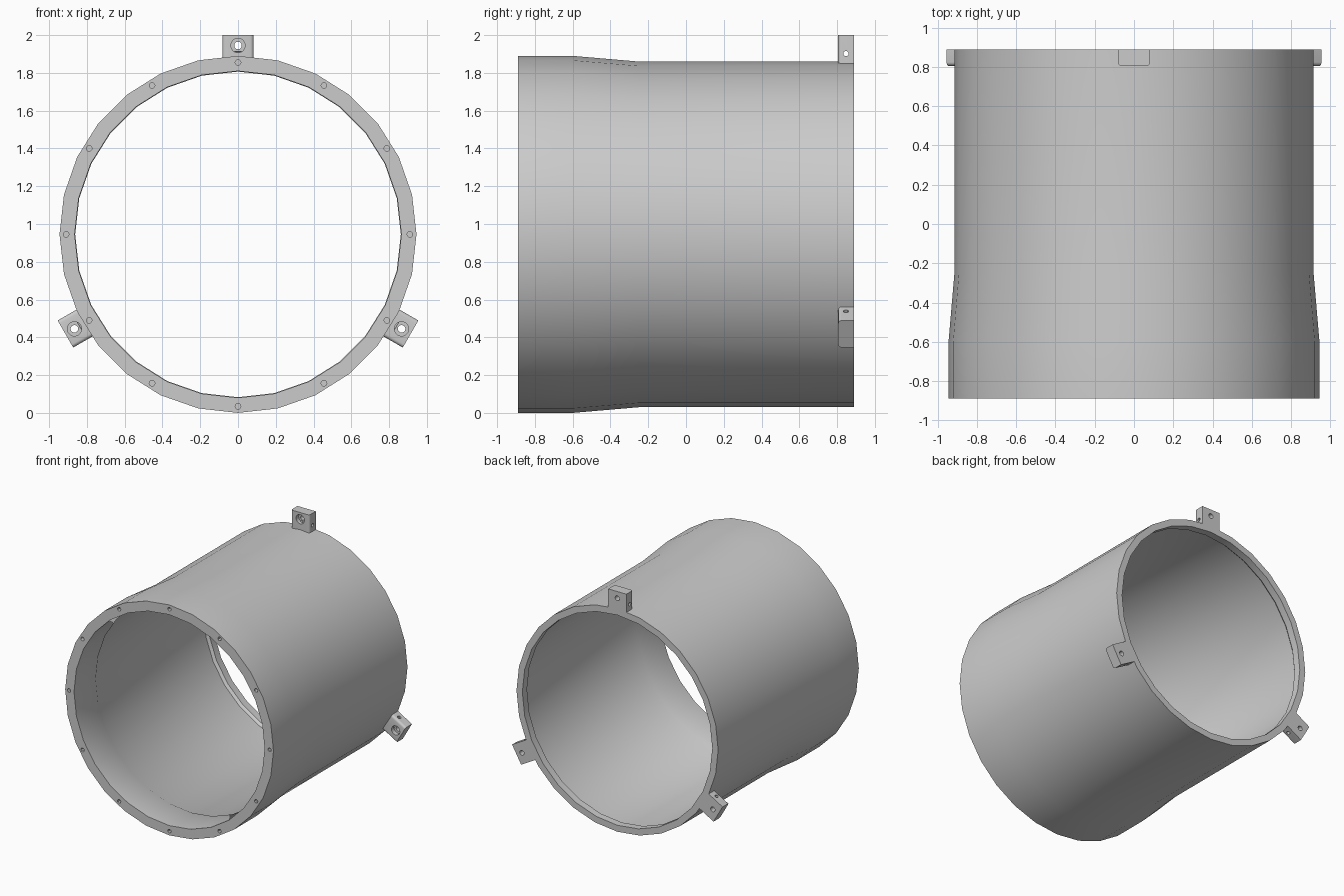
import bpy, bmesh, math
from mathutils import Matrix, Vector

if "Cube" in bpy.data.objects:
    bpy.data.objects.remove(bpy.data.objects["Cube"])

CZ = 0.945      # height of the tube axis
SIDES = 28
FRONT, REAR = -0.89, 0.89


def add_object(name, bm):
    bmesh.ops.recalc_face_normals(bm, faces=bm.faces[:])
    mesh = bpy.data.meshes.new(name)
    bm.to_mesh(mesh)
    bm.free()
    ob = bpy.data.objects.new(name, mesh)
    bpy.context.collection.objects.link(ob)
    return ob


def activate(ob):
    bpy.ops.object.select_all(action='DESELECT')
    ob.select_set(True)
    bpy.context.view_layer.objects.active = ob


def add_rod(bm, centre, radius, length, axis, segments=12):
    rot = Vector((0, 0, 1)).rotation_difference(Vector(axis)).to_matrix().to_4x4()
    bmesh.ops.create_cone(bm, cap_ends=True, segments=segments, radius1=radius,
                          radius2=radius, depth=length,
                          matrix=Matrix.Translation(centre) @ rot)


def cut(ob, rods):
    # each rod is cut separately, since some of them overlap
    for group in rods:
        bm = bmesh.new()
        for rod in group:
            add_rod(bm, *rod)
        cutter = add_object("cutter", bm)
        cutter.hide_render = True
        mod = ob.modifiers.new("cut", 'BOOLEAN')
        mod.operation = 'DIFFERENCE'
        mod.solver = 'EXACT'
        mod.object = cutter
        activate(ob)
        bpy.ops.object.modifier_apply(modifier=mod.name)
        bpy.data.objects.remove(cutter)


# tube: closed wall profile (y, radius) spun around the y axis
profile = [(FRONT, 0.945), (-0.6, 0.945), (-0.25, 0.915), (REAR, 0.915),
           (REAR, 0.862), (0.83, 0.862), (0.81, 0.88),
           (-0.58, 0.88), (-0.61, 0.865), (FRONT, 0.865)]
bm = bmesh.new()
rings = []
for i in range(SIDES):
    a = 2 * math.pi * i / SIDES
    rings.append([bm.verts.new((r * math.cos(a), y, CZ + r * math.sin(a)))
                  for y, r in profile])
n = len(profile)
for i in range(SIDES):
    p, q = rings[i], rings[(i + 1) % SIDES]
    for j in range(n):
        k = (j + 1) % n
        bm.faces.new((p[j], p[k], q[k], q[j]))
tube = add_object("tube", bm)

# twelve screw holes in the front rim
holes = []
for i in range(12):
    a = math.pi * i / 6
    holes.append(((0.91 * math.cos(a), FRONT, CZ + 0.91 * math.sin(a)),
                  0.015, 0.16, (0, 1, 0)))
cut(tube, [holes])

# mounting lug with rounded front corners, built around the tube axis
bm = bmesh.new()
bmesh.ops.create_cube(bm, size=1, matrix=Matrix.Translation((0, 0.848, 0.97))
                      @ Matrix.Diagonal((0.165, 0.084, 0.17, 1)))
corners = [e for e in bm.edges
           if all(v.co.y < 0.848 for v in e.verts)
           and abs(e.verts[0].co.z - e.verts[1].co.z) > 0.1]
bmesh.ops.bevel(bm, geom=corners, offset=0.018, segments=4, profile=0.5,
                affect='EDGES')
lug = add_object("lug_top", bm)
cut(lug, [[((0, 0.85, 1.0), 0.02, 0.3, (0, 1, 0), 16)],      # through hole
          [((0, 0.8, 1.0), 0.038, 0.08, (0, 1, 0), 16)],     # counterbore
          [((0, 0.847, 0.957), 0.014, 0.4, (1, 0, 0), 12)]])  # cross hole

lugs = [lug]
for name, angle in (("lug_right", 120), ("lug_left", -120)):
    other = bpy.data.objects.new(name, lug.data.copy())
    bpy.context.collection.objects.link(other)
    other.rotation_euler.y = math.radians(angle)
    lugs.append(other)
for ob in lugs:
    ob.location.z = CZ

# smooth curved walls, sharp edges at steps
for ob in [tube] + lugs:
    activate(ob)
    bpy.ops.object.shade_smooth_by_angle(angle=math.radians(30))
